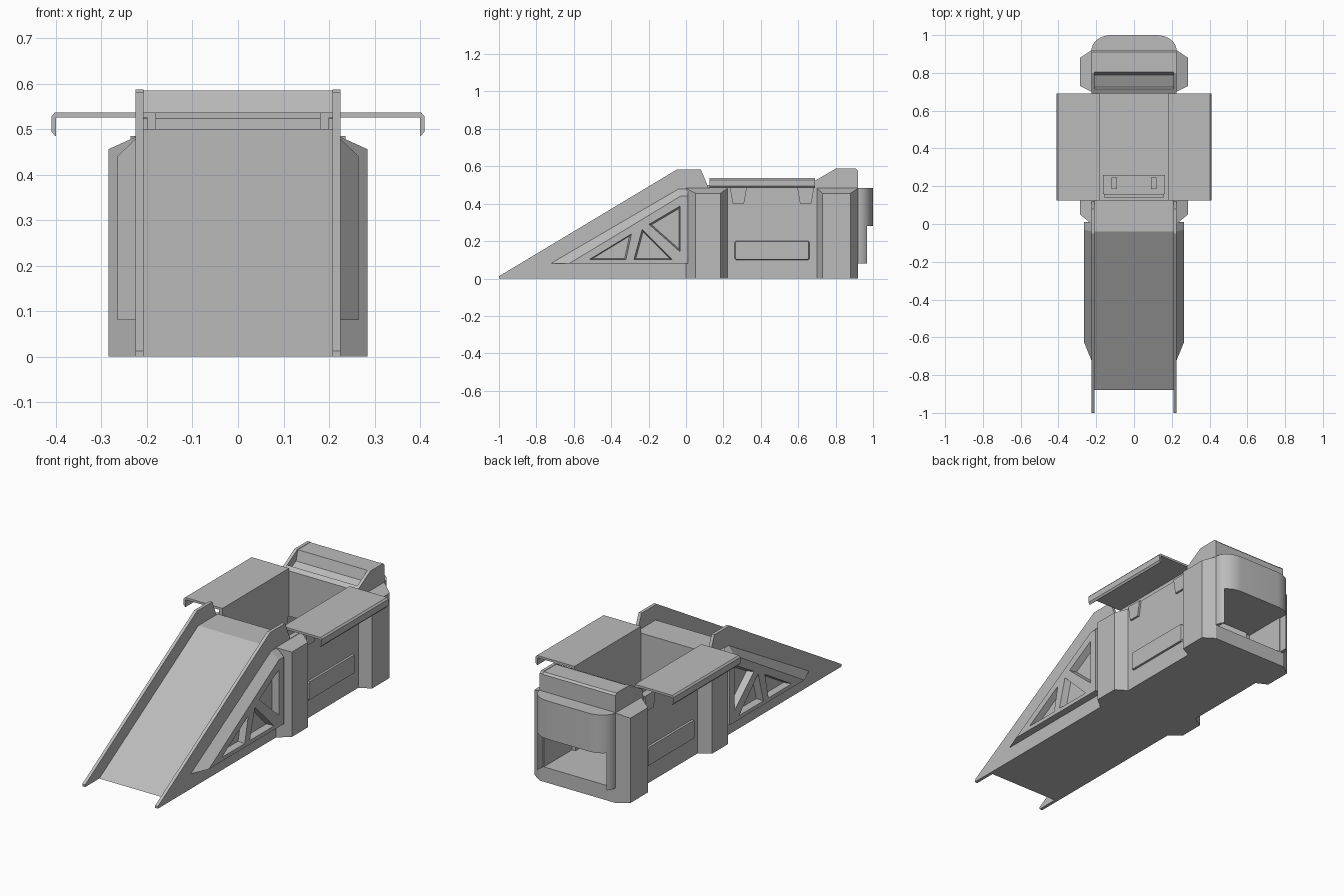
import bpy, bmesh, math
from mathutils import Vector

if "Cube" in bpy.data.objects:
    bpy.data.objects.remove(bpy.data.objects["Cube"], do_unlink=True)

grey = bpy.data.materials.new("plain grey")
grey.use_nodes = True
grey.diffuse_color = (0.5, 0.5, 0.5, 1)
grey.node_tree.nodes["Principled BSDF"].inputs["Base Color"].default_value = (0.5, 0.5, 0.5, 1)


def loft(name, rings):
    """Solid through matching rings of 3D points, capped at both ends."""
    bm = bmesh.new()
    loops = [[bm.verts.new(p) for p in ring] for ring in rings]
    n = len(loops[0])
    for a, b in zip(loops, loops[1:]):
        for i in range(n):
            bm.faces.new((a[i], a[(i + 1) % n], b[(i + 1) % n], b[i]))
    bm.faces.new(loops[0])
    bm.faces.new(loops[-1])
    bmesh.ops.recalc_face_normals(bm, faces=bm.faces)
    mesh = bpy.data.meshes.new(name)
    bm.to_mesh(mesh)
    bm.free()
    mesh.materials.append(grey)
    ob = bpy.data.objects.new(name, mesh)
    bpy.context.scene.collection.objects.link(ob)
    return ob


def along_x(name, x0, x1, pts, end_pts=None):
    return loft(name, [[(x0, y, z) for y, z in pts], [(x1, y, z) for y, z in end_pts or pts]])


def along_z(name, z0, z1, pts):
    return loft(name, [[(x, y, z) for x, y in pts] for z in (z0, z1)])


def box(name, x0, x1, y0, y1, z0, z1):
    return along_z(name, z0, z1, [(x0, y0), (x1, y0), (x1, y1), (x0, y1)])


def shrink(pts, f):
    c = sum((Vector(p) for p in pts), Vector((0, 0))) / len(pts)
    return [tuple(c + (Vector(p) - c) * f) for p in pts]


def cut(ob, *cutters):
    """Subtract the cutters, bake the result and discard them."""
    for c in cutters:
        m = ob.modifiers.new("cut", 'BOOLEAN')
        m.object, m.operation, m.solver = c, 'DIFFERENCE', 'EXACT'
        c.hide_render = True
    deps = bpy.context.evaluated_depsgraph_get()
    deps.update()
    mesh = bpy.data.meshes.new_from_object(ob.evaluated_get(deps))
    ob.modifiers.clear()
    ob.data = mesh
    for c in cutters:
        bpy.data.objects.remove(c, do_unlink=True)


# Main block with an open pit and a tunnel to the rear
block = box("main_block", -0.225, 0.225, 0.0, 0.92, 0, 0.485)
cut(block, box("pit_cutter", -0.18, 0.18, 0.125, 0.69, 0.08, 0.6),
    box("tunnel_cutter", -0.2, 0.2, 0.68, 1.1, 0.08, 0.28))

# Rounded rear with its opening
arc = [(0.12 + 0.105 * math.cos(t), 0.92 + 0.08 * math.sin(t))
       for t in [math.radians(9 * i) for i in range(11)]]
rear = along_z("rounded_rear", 0.08, 0.485, arc + [(-x, y) for x, y in reversed(arc)])
cut(rear, box("opening_cutter", -0.205, 0.205, 0.9, 1.1, 0, 0.28))
for p in rear.data.polygons:
    p.use_smooth = abs(p.normal.z) < 0.5 and p.normal.y > 0.02
rear.data.set_sharp_from_angle(angle=math.radians(30))

# Rear hood: grooved core between two cheeks
along_x("hood_core", -0.21, 0.21, [(0.69, 0.48), (0.69, 0.523), (0.715, 0.537), (0.725, 0.5),
        (0.79, 0.53), (0.805, 0.585), (0.91, 0.585), (0.92, 0.575), (0.92, 0.48)])

# Ramp deck
along_x("ramp_deck", -0.21, 0.21, [(-0.88, 0), (-0.04, 0.5), (0.125, 0.5), (0.125, 0.4),
                                  (0.02, 0.4), (0.02, 0)])

# Pit floor track and carriage
box("track_stem", -0.035, 0.035, 0.26, 0.51, 0.08, 0.086)
box("track_head", -0.085, 0.085, 0.51, 0.555, 0.08, 0.086)
box("carriage", -0.165, 0.165, 0.16, 0.26, 0.08, 0.13)
box("carriage_back", -0.16, 0.16, 0.14, 0.16, 0.08, 0.16)

holes = [[(-0.52, 0.1), (-0.32, 0.1), (-0.29, 0.24)],
         [(-0.28, 0.1), (-0.07, 0.1), (-0.235, 0.265)],
         [(-0.2, 0.29), (-0.03, 0.39), (-0.03, 0.14)]]

for s, side in ((1, "left"), (-1, "right")):
    # Ramp rail and hood cheek
    along_x(side + "_ramp_rail", s * 0.208, s * 0.225,
            [(-1, 0), (-1, 0.012), (-0.05, 0.582), (0.08, 0.582), (0.12, 0.485), (0.12, 0.4),
             (0.02, 0.4), (0.02, 0)])
    along_x(side + "_hood_cheek", s * 0.208, s * 0.225,
            [(0.69, 0.48), (0.69, 0.523), (0.8, 0.587), (0.91, 0.587), (0.92, 0.577), (0.92, 0.48)])

    # Braced ramp side with recessed triangles
    truss = along_x(side + "_ramp_brace", s * 0.222, s * 0.265,
                    [(-0.73, 0.08), (-0.04, 0.482), (0.01, 0.482), (0.01, 0.08)],
                    [(-0.625, 0.08), (-0.03, 0.44), (0.01, 0.44), (0.01, 0.08)])
    cut(truss, *[along_x("hole_cutter", s * 0.23, s * 0.27, shrink(h, 0.86), h) for h in holes])

    # Corner pillars with sloped tops
    for label, ys in (("front", (0.0, 0.05, 0.185, 0.222)), ("rear", (0.7, 0.73, 0.88, 0.92))):
        plan = list(zip((0.22, 0.225, 0.285, 0.285, 0.225, 0.22),
                        (ys[0], ys[0], ys[1], ys[2], ys[3], ys[3])))
        loft(f"{side}_{label}_pillar",
             [[(s * x, y, 0) for x, y in plan],
              [(s * x, y, 0.485 - (x - 0.22) * 0.45) for x, y in plan]])

    # Raised side panel with a shallow field
    panel = [(0.265, 0.1), (0.655, 0.1), (0.662, 0.107), (0.662, 0.193), (0.655, 0.2),
             (0.265, 0.2), (0.258, 0.193), (0.258, 0.107)]
    along_x(side + "_side_panel", s * 0.222, s * 0.236, panel, shrink(panel, 0.97))

    # Flap brackets
    for y in (0.28, 0.64):
        along_x(side + "_flap_bracket", s * 0.222, s * 0.236,
                [(y - 0.045, 0.485), (y + 0.045, 0.485), (y + 0.03, 0.4), (y - 0.03, 0.4)])

    # Folded-out flap with a hooked edge, and the wall carrying it
    hook = [(0.18, 0.525), (0.18, 0.537), (0.402, 0.537), (0.41, 0.528), (0.41, 0.495),
            (0.402, 0.485), (0.4, 0.485), (0.4, 0.525)]
    loft(side + "_flap", [[(s * x, y, z) for x, z in hook] for y in (0.125, 0.69)])
    box(side + "_flap_wall", s * 0.18, s * 0.2, 0.125, 0.69, 0.48, 0.53)

    # Carriage pins
    box(side + "_carriage_pin", s * 0.09, s * 0.12, 0.185, 0.245, 0.12, 0.145)
